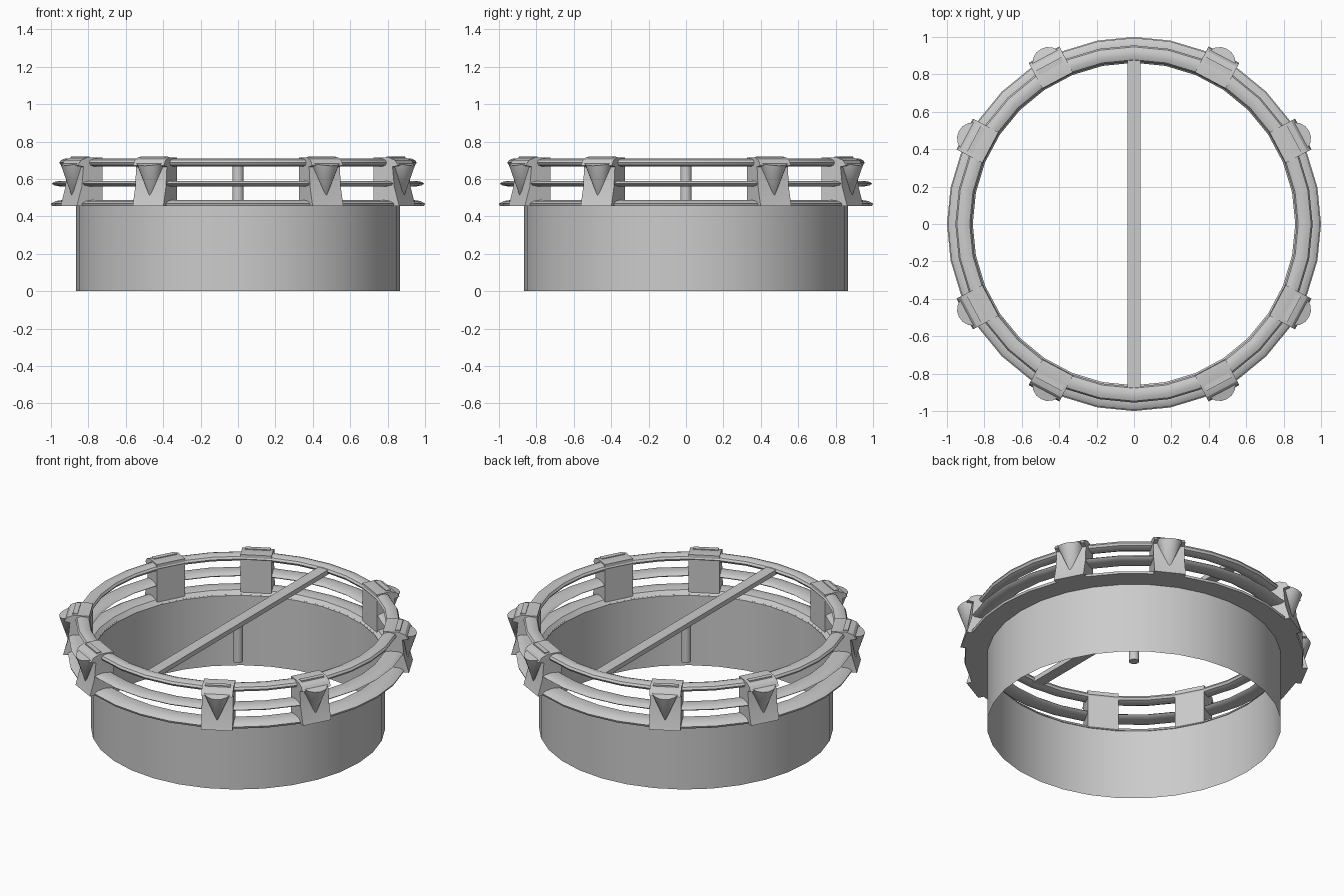
import bpy, bmesh, math
from mathutils import Matrix

if "Cube" in bpy.data.objects:
    bpy.data.objects.remove(bpy.data.objects["Cube"])


def finish(name, bm, angle=35):
    bmesh.ops.recalc_face_normals(bm, faces=bm.faces)
    me = bpy.data.meshes.new(name)
    bm.to_mesh(me)
    bm.free()
    ob = bpy.data.objects.new(name, me)
    bpy.context.collection.objects.link(ob)
    bpy.ops.object.select_all(action='DESELECT')
    ob.select_set(True)
    bpy.context.view_layer.objects.active = ob
    bpy.ops.object.shade_smooth_by_angle(angle=math.radians(angle))
    return ob


def lathe(name, profile, closed=True, segs=32):
    """Spin an (r, z) profile around the z axis."""
    bm = bmesh.new()
    loops = []
    for i in range(segs):
        a = 2 * math.pi * i / segs
        loops.append([bm.verts.new((r * math.cos(a), r * math.sin(a), z)) for r, z in profile])
    n = len(profile)
    for i in range(segs):
        p, q = loops[i], loops[(i + 1) % segs]
        for j in range(n if closed else n - 1):
            k = (j + 1) % n
            bm.faces.new((p[j], q[j], q[k], p[k]))
    return finish(name, bm)


def oval(r0, r1, z0, z1, n=10):
    rc, zc, a, b = (r0 + r1) / 2, (z0 + z1) / 2, (r1 - r0) / 2, (z1 - z0) / 2
    return [(rc + a * math.cos(t), zc + b * math.sin(t))
            for t in (2 * math.pi * i / n for i in range(n))]


def bracket(name, angle):
    bm = bmesh.new()
    # clamp body: side profile (r, z) extruded sideways
    body = [(.87, .455), (1.025, .455), (.995, .56), (.985, .665), (1.02, .672),
            (1.0, .70), (.96, .716), (.87, .714)]
    sides = [[bm.verts.new((r, s * .093, z)) for r, z in body] for s in (-1, 1)]
    n = len(body)
    bm.faces.new(sides[0])
    bm.faces.new(sides[1])
    for j in range(n):
        k = (j + 1) % n
        bm.faces.new((sides[0][j], sides[0][k], sides[1][k], sides[1][j]))
    # pointed claw: half cone hanging from the cap
    tip = bm.verts.new((1.005, 0, .505))
    rim = []
    for i in range(9):
        t = math.pi * (i / 8 - .5)
        rim.append(bm.verts.new((.985 + .075 * math.cos(t), .082 * math.sin(t),
                                 .69 - .02 * math.cos(t))))
    for a, b in zip(rim, rim[1:]):
        bm.faces.new((a, b, tip))
    bm.faces.new(rim)
    bm.faces.new((rim[-1], rim[0], tip))
    # raised strip on the cap
    bmesh.ops.create_cube(bm, size=1, matrix=Matrix.Translation((.955, 0, .708))
                          @ Matrix.Diagonal((.03, .15, .025, 1)))
    bmesh.ops.rotate(bm, verts=bm.verts, matrix=Matrix.Rotation(angle, 3, 'Z'))
    return finish(name, bm, 30)


# drum wall, open at both ends
lathe("drum_wall", [(.866, 0), (.866, .46)], closed=False)

# three stacked hoops
lathe("lower_hoop", [(.862, .455), (.995, .455), (1.0, .468), (.975, .482),
                     (.93, .488), (.885, .482)])
lathe("middle_hoop", oval(.88, .995, .56, .59))
lathe("top_hoop", oval(.87, .955, .664, .71))

# eight clamps, in mirrored pairs
for i in range(4):
    for j, off in enumerate((28, 62)):
        bracket(f"clamp_{i * 2 + j + 1}", math.radians(90 * i + off))

# cross bar with hanging post
bm = bmesh.new()
bmesh.ops.create_cube(bm, size=1, matrix=Matrix.Translation((0, 0, .682))
                      @ Matrix.Diagonal((.07, 1.77, .03, 1)))
finish("cross_bar", bm)
bm = bmesh.new()
bmesh.ops.create_cone(bm, cap_ends=True, segments=16, radius1=.03, radius2=.03,
                      depth=.24, matrix=Matrix.Translation((0, 0, .55)))
finish("centre_post", bm)
